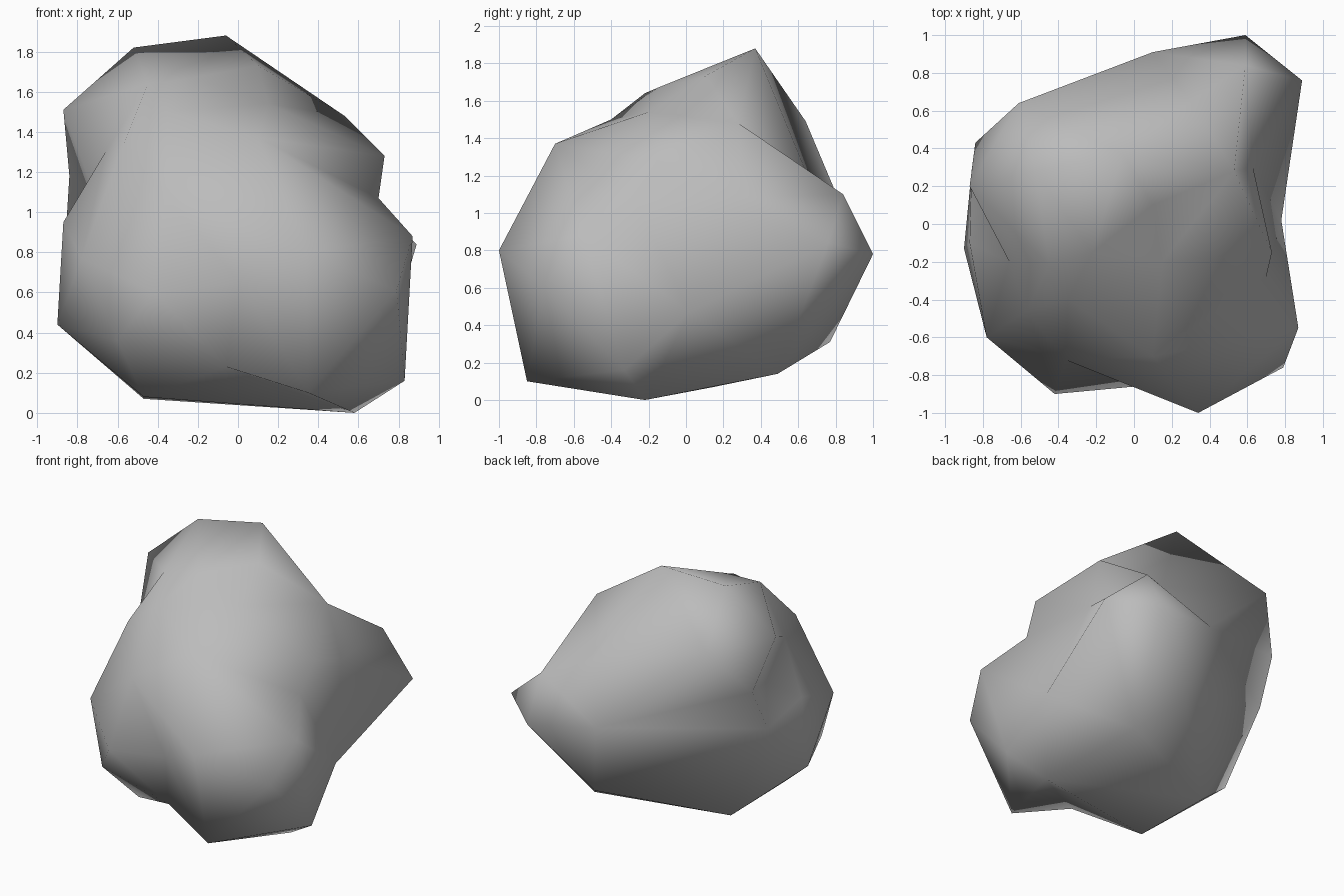
import bpy
import bmesh
from mathutils import Vector

# Remove the default cube only
default_cube = bpy.data.objects.get("Cube")
if default_cube:
    bpy.data.objects.remove(default_cube, do_unlink=True)

# Corner points of the boulder by region, in hundredths of a unit
REGIONS = {
    "crown": [(-6, 37, 188), (-52, 28, 182), (-45, -22, 164), (-22, -15, 167),
              (-87, 20, 151), (-61, 64, 149), (53, 28, 148), (10, 10, 173)],
    "front_lobe": [(10, -70, 137), (34, -100, 80), (73, -15, 128), (87, -55, 88),
                   (79, -76, 61), (35, -85, 10), (83, -33, 16), (58, -22, 0)],
    "right_lobe": [(-57, -46, 134), (-36, -72, 108), (-42, -90, 60), (-60, -72, 36),
                   (-78, -60, 77), (-90, -13, 44), (-87, -10, 95), (-47, -48, 8)],
    "back_spur": [(59, 100, 78), (89, 76, 84), (59, 84, 110),
                  (10, 91, 85), (20, 77, 31), (40, 49, 14)],
    "back_cheek": [(-84, 43, 118), (-86, 28, 86), (-47, 15, 7)],
    "hollows": [(-6, -72, 23), (1, -86, 65), (-66, -20, 130), (-35, -40, 150),
                (15, -20, 154), (-72, 10, 110), (70, -28, 107),
                (63, 30, 108), (30, 65, 120), (78, 2, 47)],
}
CORE = Vector((0, 0, 0.85))

# Colour
stone = bpy.data.materials.new("stone_grey")
stone.use_nodes = True
grey = (0.5, 0.5, 0.5, 1)
stone.diffuse_color = grey
stone.node_tree.nodes["Principled BSDF"].inputs["Base Color"].default_value = grey


def star_shell(points, core):
    """Join points into a closed skin, keeping the hollows, by hulling their directions."""
    bm = bmesh.new()
    target = {}
    for point in points:
        vert = bm.verts.new((point - core).normalized())
        target[vert] = point
    bmesh.ops.convex_hull(bm, input=bm.verts[:])
    for vert in bm.verts:
        vert.co = target[vert]
    bmesh.ops.triangulate(bm, faces=bm.faces[:])
    bmesh.ops.recalc_face_normals(bm, faces=bm.faces[:])
    return bm


# Boulder skin
corners = [Vector(p) / 100 for region in REGIONS.values() for p in region]
bm = star_shell(corners, CORE)
for face in bm.faces:
    face.smooth = True
mesh = bpy.data.meshes.new("boulder")
bm.to_mesh(mesh)
bm.free()
mesh.materials.append(stone)
boulder = bpy.data.objects.new("boulder", mesh)
bpy.context.collection.objects.link(boulder)
